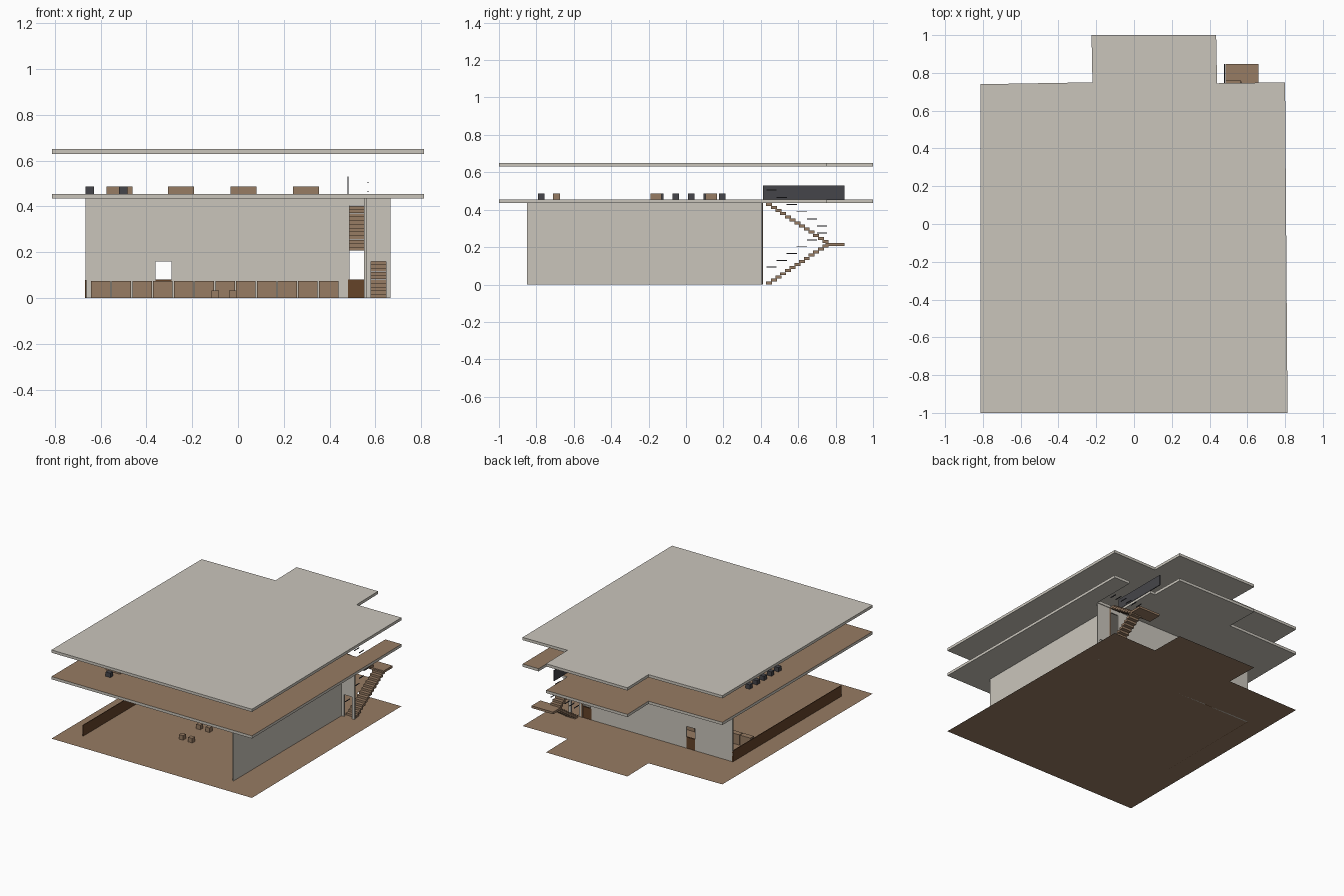
import bpy
import bmesh

cube = bpy.data.objects.get("Cube")
if cube:
    bpy.data.objects.remove(cube)


def material(name, rgb):
    mat = bpy.data.materials.new(name)
    mat.use_nodes = True
    colour = (*rgb, 1)
    mat.diffuse_color = colour
    mat.node_tree.nodes["Principled BSDF"].inputs["Base Color"].default_value = colour
    return mat


PLASTER = material("warm grey plaster", (0.59, 0.56, 0.50))
WOOD = material("brown wood", (0.31, 0.20, 0.125))
DARK_WOOD = material("dark brown wood", (0.13, 0.056, 0.022))
CHARCOAL = material("charcoal", (0.06, 0.06, 0.068))


def finish(name, bm, *mats):
    mesh = bpy.data.meshes.new(name)
    bmesh.ops.recalc_face_normals(bm, faces=bm.faces)
    if len(mats) > 1:
        for face in bm.faces:
            face.material_index = int(face.normal.z > 0.5)
    bm.to_mesh(mesh)
    bm.free()
    for mat in mats:
        mesh.materials.append(mat)
    obj = bpy.data.objects.new(name, mesh)
    bpy.context.collection.objects.link(obj)
    return obj


def box(name, mat, x, y, z):
    """Box from (low, high) ranges on each axis."""
    bm = bmesh.new()
    bmesh.ops.create_cube(bm, size=1)
    for v in bm.verts:
        v.co = [r[0] if c < 0 else r[1] for c, r in zip(v.co, (x, y, z))]
    return finish(name, bm, mat)


def slab(name, outline, z, height, *mats):
    bm = bmesh.new()
    face = bm.faces.new([bm.verts.new((x, y, z)) for x, y in outline])
    if height:
        new = bmesh.ops.extrude_face_region(bm, geom=[face])["geom"]
        for v in new:
            if isinstance(v, bmesh.types.BMVert):
                v.co.z += height
    obj = finish(name, bm, *mats)
    if not height and obj.data.polygons[0].normal.z < 0:
        obj.data.flip_normals()
    return obj


# Plan outline, and the version with a stairwell cut into its back edge
front_part = [(-0.813, -1), (0.813, -1), (0.8, 0.75)]
back_part = [(0.44, 0.745), (0.435, 1), (-0.225, 1), (-0.22, 0.75), (-0.813, 0.74)]
stairwell = [(0.67, 0.75), (0.67, 0.415), (0.48, 0.415), (0.48, 0.745)]
plan = front_part + back_part
slab("ground_floor", plan, 0, 0, WOOD)
slab("upper_floor", front_part + stairwell + back_part, 0.435, 0.02, PLASTER, WOOD)
slab("roof", plan, 0.63, 0.02, PLASTER)

# Walls: back wall is split around its three openings
TOP = 0.435
BACK = (0.4, 0.41)
box("right_wall", PLASTER, (0.55, 0.56), (-0.85, 0.4), (0, TOP))
box("left_low_wall", DARK_WOOD, (-0.667, -0.662), (-0.85, 0.41), (0, 0.08))
box("wall_post", WOOD, (0.55, 0.561), (0.4, 0.412), (0, TOP))
solid_parts = [(-0.665, -0.36), (-0.29, 0.48), (0.561, 0.58), (0.645, 0.665)]
for i, span in enumerate(solid_parts):
    box(f"back_wall_{i}", PLASTER, span, BACK, (0, TOP))
for name, span, low in (("door", (-0.36, -0.29), 0.16),
                        ("window", (0.48, 0.55), 0.405),
                        ("stair_door", (0.58, 0.645), 0.16)):
    box(name + "_lintel", PLASTER, span, BACK, (low, TOP))
box("half_door", DARK_WOOD, (-0.36, -0.29), BACK, (0, 0.082))
box("window_parapet", DARK_WOOD, (0.48, 0.55), BACK, (0, 0.082))
box("window_frame", PLASTER, (0.48, 0.486), BACK, (0.08, 0.405))

# Ground floor counters and stools
for i in range(12):
    x = -0.642 + i * 0.0905
    box(f"counter_{i}", WOOD, (x, x + 0.085), (0.13, 0.17), (0, 0.075))
for y in (-0.52, -0.32, -0.11):
    for x in (-0.115, -0.04):
        box("stool", WOOD, (x, x + 0.033), (y, y + 0.033), (0, 0.033))

# Upper floor tables and seats
UPPER = (0.455, 0.487)
for y in (-0.19, 0.105):
    for x in (-0.305, -0.033, 0.24):
        box("table", WOOD, (x, x + 0.113), (y, y + 0.06), UPPER)
box("front_table", WOOD, (-0.575, -0.46), (-0.71, -0.675), UPPER)
box("front_seat", CHARCOAL, (-0.52, -0.482), (-0.79, -0.757), UPPER)
for i in range(5):
    y = -0.155 + i * 0.083
    box(f"side_seat_{i}", CHARCOAL, (-0.665, -0.629), (y, y + 0.034), UPPER)

# Two stair flights meeting at a landing
STEPS = 13
for i in range(STEPS):
    y = 0.428 + i * 0.0252
    low = i * 0.0165
    high = 0.42 - i * 0.0165
    box("lower_step", WOOD, (0.577, 0.658), (y, y + 0.032), (low, low + 0.016))
    box("upper_step", WOOD, (0.485, 0.565), (y, y + 0.032), (high, high + 0.016))
box("landing", WOOD, (0.485, 0.66), (0.745, 0.847), (0.207, 0.223))

# Handrail pieces stepping up both flights, and the solid guard above
for i in range(6):
    y = 0.43 + i * 0.054
    for z in (0.09 + i * 0.0365, 0.502 - i * 0.0385):
        box("handrail_piece", CHARCOAL, (0.565, 0.57), (y, y + 0.055), (z, z + 0.005))
box("stair_guard", CHARCOAL, (0.477, 0.483), (0.412, 0.847), (0.452, 0.53))
